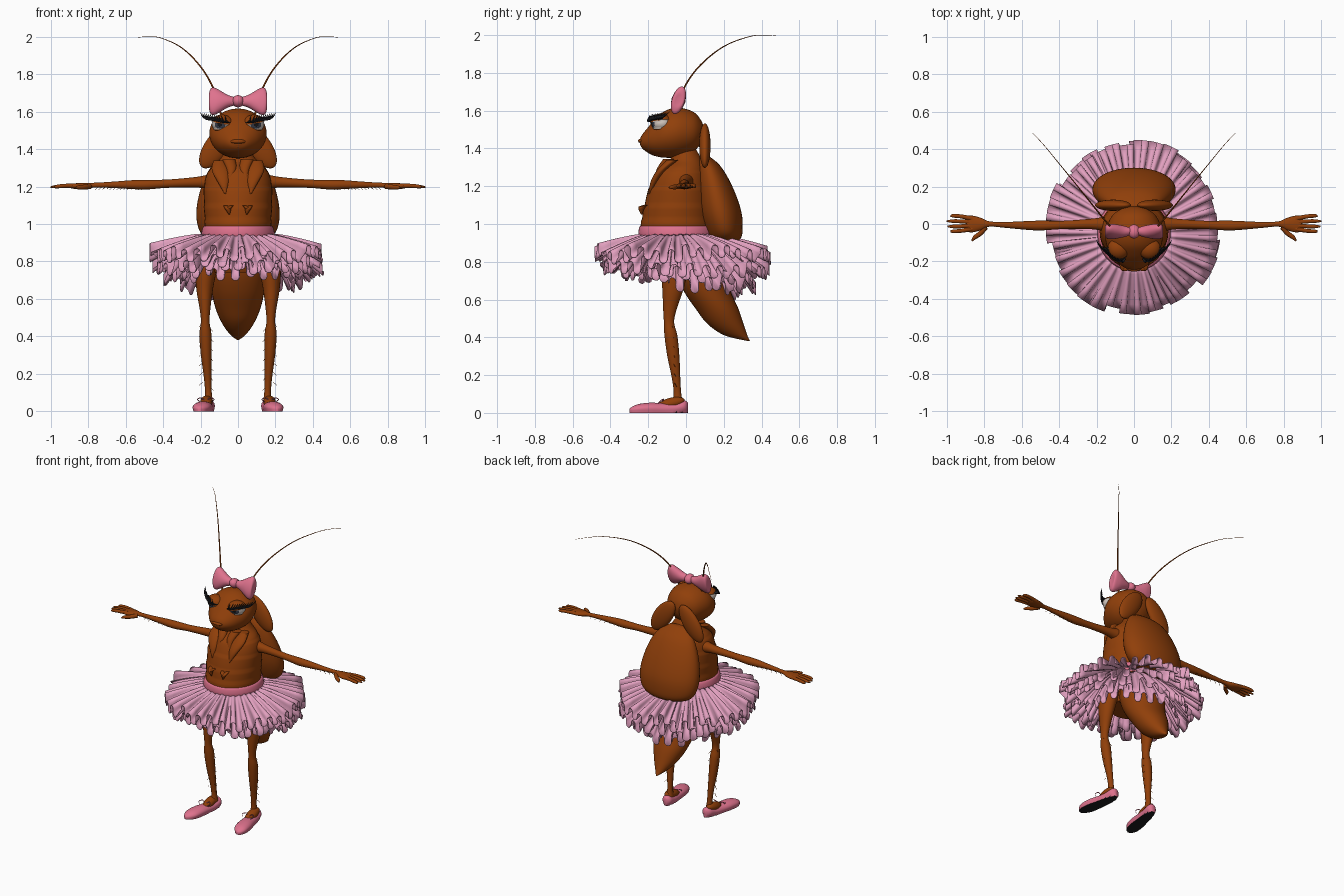
import bpy, bmesh, math, random
from mathutils import Vector, Matrix

random.seed(4)
if "Cube" in bpy.data.objects:
    bpy.data.objects.remove(bpy.data.objects["Cube"])


def material(name, r, g, b):
    m = bpy.data.materials.new(name)
    m.use_nodes = True
    m.diffuse_color = (r, g, b, 1)
    node = next(n for n in m.node_tree.nodes if n.type == 'BSDF_PRINCIPLED')
    node.inputs["Base Color"].default_value = (r, g, b, 1)
    return m


BROWN = material("chestnut brown", .28, .05, .003)
PINK = material("pale pink", .76, .35, .52)
ROSE = material("rose pink", .74, .17, .27)
BLACK = material("black", .01, .01, .012)
WHITE = material("eye white", .68, .6, .54)
IRIS = material("slate iris", .05, .06, .09)


def finish(bm, name, mats, mirror=False, angle=50):
    """Turn a bmesh into a smooth object, optionally mirrored across x."""
    bmesh.ops.recalc_face_normals(bm, faces=bm.faces)
    me = bpy.data.meshes.new(name)
    for f in bm.faces:
        f.smooth = True
    bm.to_mesh(me)
    bm.free()
    me.set_sharp_from_angle(angle=math.radians(angle))
    for m in mats if isinstance(mats, list) else [mats]:
        me.materials.append(m)
    ob = bpy.data.objects.new(name, me)
    bpy.context.collection.objects.link(ob)
    if mirror:
        ob.modifiers.new("Mirror", 'MIRROR').use_mirror_merge = False
    return ob


def spline(pts, sub):
    """Catmull-Rom interpolation of (x, y, z, ra, rb) rings."""
    out, last = [], len(pts) - 1
    for i in range(last):
        a, b, c, d = (pts[max(0, min(last, k))] for k in range(i - 1, i + 3))
        for s in range(sub):
            t = s / sub
            out.append([q + .5 * t * (r - p + t * (2*p - 5*q + 4*r - w + t * (3*(q - r) + w - p)))
                        for p, q, r, w in zip(a, b, c, d)])
    return out + [list(pts[-1])]


FRAMES = {'x': ((0, 1, 0), (0, 0, 1)), 'y': ((1, 0, 0), (0, 0, 1)), 'z': ((1, 0, 0), (0, 1, 0))}


def loft(bm, pts, axis=None, segs=24, sub=5):
    """Skin ellipses along a path; a fixed axis keeps every ring parallel."""
    rings, pts = [], spline([p if len(p) == 5 else (*p, p[3]) for p in pts], sub)
    way = Vector(pts[-1][:3]) - Vector(pts[0][:3])
    side = way.orthogonal().normalized()
    u, v = map(Vector, FRAMES[axis]) if axis else (side, way.cross(side).normalized())
    for x, y, z, ra, rb in pts:
        ra, rb = max(ra, .0008), max(rb, .0008)
        rings.append([bm.verts.new(Vector((x, y, z)) + u * ra * math.cos(a) + v * rb * math.sin(a))
                      for a in (math.tau * k / segs for k in range(segs))])
    for lo, hi in zip(rings, rings[1:]):
        for k in range(segs):
            j = (k + 1) % segs
            bm.faces.new((lo[k], lo[j], hi[j], hi[k]))
    bm.faces.new(rings[0])
    bm.faces.new(rings[-1])


def lofts(name, mat, paths, axis=None, segs=24, sub=5, mirror=False):
    bm = bmesh.new()
    for p in paths:
        loft(bm, p, axis, segs, sub)
    return finish(bm, name, mat, mirror)


def ball(name, mat, at, size, tilt=0, axis='Y', mirror=False):
    bm = bmesh.new()
    bmesh.ops.create_uvsphere(bm, u_segments=32, v_segments=20, radius=1)
    bm.transform(Matrix.Translation(at) @ Matrix.Rotation(tilt, 4, axis) @ Matrix.Diagonal((*size, 1)))
    return finish(bm, name, mat, mirror)


# Torso with slightly overlapping body segments
bm = bmesh.new()
loft(bm, [(0, -.05, .74, .13, .12), (0, -.05, .9, .175, .185), (0, -.05, 1, .175, .185),
          (0, -.04, 1.12, .18, .174), (0, -.03, 1.22, .176, .152), (0, -.02, 1.29, .15, .125),
          (0, 0, 1.34, .1, .085), (0, -.01, 1.4, .06, .06)], 'z', 40, 8)
for vert in bm.verts:
    if vert.co.z < 1.28:
        step = 1 + .025 * ((vert.co.z / .085) % 1)
        vert.co.x *= step
        vert.co.y *= step
finish(bm, "torso", BROWN, angle=25)

# Abdomen, wing case and raised collar lobes
lofts("abdomen", BROWN, [[(0, .05, .88, .13, .1), (0, .08, .76, .15, .14), (0, .11, .65, .142, .125),
      (0, .165, .55, .12, .113), (0, .21, .47, .085, .095), (0, .265, .41, .042, .06),
      (0, .335, .38, .003, .004)]], 'z', 32)
lofts("wing_case", BROWN, [[(0, .09, 1.37, .06, .015), (0, .12, 1.31, .14, .06), (0, .15, 1.2, .195, .095),
      (0, .18, 1.07, .222, .112), (0, .2, .97, .208, .1), (0, .207, .92, .16, .08),
      (0, .21, .9, .08, .04)]], 'z', 40)
ball("collar_lobe", BROWN, (.112, .1, 1.415), (.064, .03, .138), -.62, mirror=True)
lofts("lapel", BROWN, [[(.1, -.07, 1.34, .03, .03), (.095, -.125, 1.29, .045, .025),
      (.08, -.165, 1.23, .032, .02), (.068, -.195, 1.16, .003, .004)],
      [(.05, -.09, 1.345, .035, .03), (.035, -.135, 1.29, .025, .02), (.05, -.165, 1.22, .003, .01)]],
      'z', 16, mirror=True)
lofts("vestigial_limb", BROWN, [[(.068, -.21, 1.1, .01), (.055, -.235, 1.085, .017),
      (.046, -.235, 1.05, .003)], [(.03, -.22, 1.1, .008), (.045, -.238, 1.09, .014),
      (.05, -.235, 1.07, .006)]], 'z', 12, mirror=True)

# Head tapering forward into a snout with soft lips
lofts("head", BROWN, [[(0, .096, 1.49, .01, .01), (0, .082, 1.49, .065, .055), (0, .04, 1.488, .12, .105),
      (0, -.04, 1.485, .151, .131), (0, -.11, 1.475, .147, .124), (0, -.165, 1.457, .118, .097),
      (0, -.205, 1.443, .085, .064), (0, -.232, 1.437, .052, .036), (0, -.244, 1.436, .018, .014)]],
      'y', 40)
ball("upper_lip", BROWN, (0, -.232, 1.44), (.042, .022, .013))
ball("lower_lip", BROWN, (0, -.218, 1.414), (.034, .022, .011))

# Eyes: lid, iris and pupil are picked by direction
bm = bmesh.new()
bmesh.ops.create_uvsphere(bm, u_segments=40, v_segments=32, radius=1)
look = Vector((-.25, -1, -.12)).normalized()
for f in bm.faces:
    c = f.calc_center_median().normalized()
    facing = c.dot(look)
    lidded = c.z > .12 + .3 * c.x or c.z < -.6
    f.material_index = 1 if lidded else 3 if facing > .965 else 2 if facing > .86 else 0
lid = {v for f in bm.faces if f.material_index == 1 for v in f.verts}
for v in lid:
    v.co *= 1.08
bm.transform(Matrix.Translation((.085, -.132, 1.535)) @ Matrix.Rotation(.5, 4, 'Z')
             @ Matrix.Diagonal((.056, .052, .045, 1)))
finish(bm, "eye", [WHITE, BROWN, IRIS, BLACK], mirror=True)

# Lashes sweep outward and back from the lid edge
lashes = [[(.04, -.172, 1.54, .003), (.075, -.19, 1.545, .007), (.115, -.178, 1.555, .007),
           (.145, -.13, 1.56, .004)]]
for i in range(12):
    t = (i / 11) ** .8
    x, y, z = .05 + .09 * t, -.188 + .06 * t * t, 1.542 + .016 * t
    lashes.append([(x, y, z, .006), (x + .01 + .018 * t, y - .014 + .012 * t, z + .003, .006),
                   (x + .016 + .034 * t, y - .01 + .03 * t, z + .018, .004),
                   (x + .02 + .04 * t, y - .002 + .045 * t, z + .036, .001)])
lofts("eyelashes", BLACK, lashes, segs=6, sub=3, mirror=True)

# Antennae and hair bow
lofts("antenna", BROWN, [[(.09, -.05, 1.58, .006), (.13, -.01, 1.72, .005), (.2, .075, 1.84, .004),
      (.3, .2, 1.94, .003), (.41, .335, 1.992, .002), (.48, .42, 2, .0015), (.54, .485, 1.995, .001)]],
      segs=8, mirror=True)
lean = Matrix.Translation((0, -.04, 1.655)) @ Matrix.Rotation(-.3, 4, 'X')
bow = lofts("bow_loop", ROSE, [[(.015, 0, 0, .018, .022), (.055, 0, 0, .03, .034), (.1, 0, 0, .036, .062),
      (.128, 0, 0, .035, .076), (.146, 0, 0, .032, .07), (.154, 0, 0, .026, .045),
      (.153, 0, 0, .01, .02)]], 'x', mirror=True)
knot = ball("bow_knot", ROSE, (0, 0, 0), (.032, .038, .032))
for ob in (bow, knot):
    ob.data.transform(lean)

# Arms, hands and fingers
lofts("arm", BROWN, [[(.1, 0, 1.225, .05), (.17, 0, 1.225, .036), (.24, 0, 1.222, .027),
      (.38, -.005, 1.215, .022), (.49, -.008, 1.21, .026), (.56, -.008, 1.21, .024),
      (.68, -.005, 1.209, .016), (.77, 0, 1.207, .014, .013), (.82, 0, 1.203, .034, .017),
      (.87, 0, 1.202, .045, .015), (.895, 0, 1.202, .035, .01)]], 'x', mirror=True)
fingers = [[(.86, .7 * y, 1.203, .013), (.92, y, 1.204, .011), (.965, y * 1.1, 1.2, .01),
            (tip, y * 1.1, 1.197, .004)] for y, tip in ((.04, .98), (.014, 1), (-.012, .995), (-.036, .98))]
fingers.append([(.79, -.015, 1.2, .014), (.82, -.05, 1.197, .013), (.85, -.072, 1.195, .011),
                (.865, -.09, 1.193, .004)])
lofts("fingers", BROWN, fingers, segs=12, mirror=True)

# Legs and feet
lofts("leg", BROWN, [[(.15, -.05, .86, .06, .07), (.17, -.06, .76, .058, .072), (.178, -.07, .65, .044, .055),
      (.176, -.085, .55, .029, .036), (.175, -.09, .48, .023, .027), (.174, -.08, .41, .032, .034),
      (.17, -.067, .3, .028, .032), (.162, -.052, .18, .02, .022), (.158, -.045, .1, .018, .02),
      (.158, -.045, .05, .025, .03)]], 'z', mirror=True)
ball("foot", BROWN, (.168, -.08, .05), (.033, .075, .03), .25, 'X', mirror=True)

# Short bristles along shins and forearms
hairs = []
for i in range(14):
    z = .13 + .026 * i
    s = 1 if i % 2 else -1
    hairs.append([(.168 + s * .02, -.05 - z * .06, z, .002), (.17 + s * .038, -.04 - z * .06, z - .018, .0008)])
    x = .5 + .019 * i
    hairs.append([(x, -.005, 1.197, .002), (x + .015, -.005 + s * .01, 1.182, .0008)])
lofts("bristles", BROWN, hairs, segs=4, sub=1, mirror=True)

# Ballet slippers with flat dark soles and thin bows
bm = bmesh.new()
loft(bm, [(.158, .01, .03, .015, .025), (.159, -.01, .032, .034, .034), (.165, -.06, .022, .04, .032),
          (.175, -.12, .02, .044, .032), (.187, -.19, .022, .05, .032), (.196, -.25, .02, .046, .027),
          (.202, -.285, .015, .028, .018), (.205, -.3, .012, .008, .008)], 'y', 28)
for v in bm.verts:
    v.co.z = max(v.co.z, .008)
    if v.co.z < .009:
        v.co.z = 0
for f in bm.faces:
    f.material_index = 1 if f.calc_center_median().z < .003 else 0
finish(bm, "slipper", [ROSE, BLACK], mirror=True)
loops = [[(.172, -.13, .055, .004), (.172 + s * .025, -.12, .072, .003), (.172 + s * .045, -.135, .064, .003),
          (.172 + s * .03, -.145, .052, .003)] for s in (-1, 1)]
lofts("slipper_bow", ROSE, loops, segs=6, mirror=True)

# Waistband
lofts("waistband", ROSE, [[(0, -.05, .92, .19, .195), (0, -.05, .95, .195, .202), (0, -.05, .985, .186, .196),
      (0, -.05, .99, .17, .18)]], 'z', 48)


def ruffle(name, pleats, reach, top, drop, phase, sag):
    """Ring of folded pleats that swell and overlap toward the hem."""
    bm, rows, count = bmesh.new(), [], pleats * 14
    length = [random.uniform(-.025, .02) for _ in range(pleats)]
    lift = [random.uniform(-.03, .02) for _ in range(pleats)]
    for i in range(6):
        t, row = i / 5, []
        for k in range(count):
            a = math.tau * k / count
            fold = pleats * a
            p = k // 14
            ang = a + phase - t * .6 * math.sin(2 * fold) / pleats
            r = .175 + (reach - .175 + length[p]) * t
            y = r * math.sin(ang) - .04 + .02 * t
            z = top - drop * t ** 1.2 + t * (.034 * math.sin(fold) + lift[p] - sag * y)
            row.append(bm.verts.new((r * math.cos(ang), y, z)))
        rows.append(row)
    for lo, hi in zip(rows, rows[1:]):
        for k in range(count):
            j = (k + 1) % count
            bm.faces.new((lo[k], lo[j], hi[j], hi[k]))
    ob = finish(bm, name, PINK)
    ob.modifiers.new("Thickness", 'SOLIDIFY').thickness = .004


# Layered tutu
ruffle("tutu_top", 36, .46, .95, .105, 0, .01)
ruffle("tutu_middle", 32, .445, .935, .155, .05, .03)
ruffle("tutu_lower", 28, .38, .92, .19, .1, .12)
ruffle("tutu_under", 24, .31, .9, .2, .02, .17)
